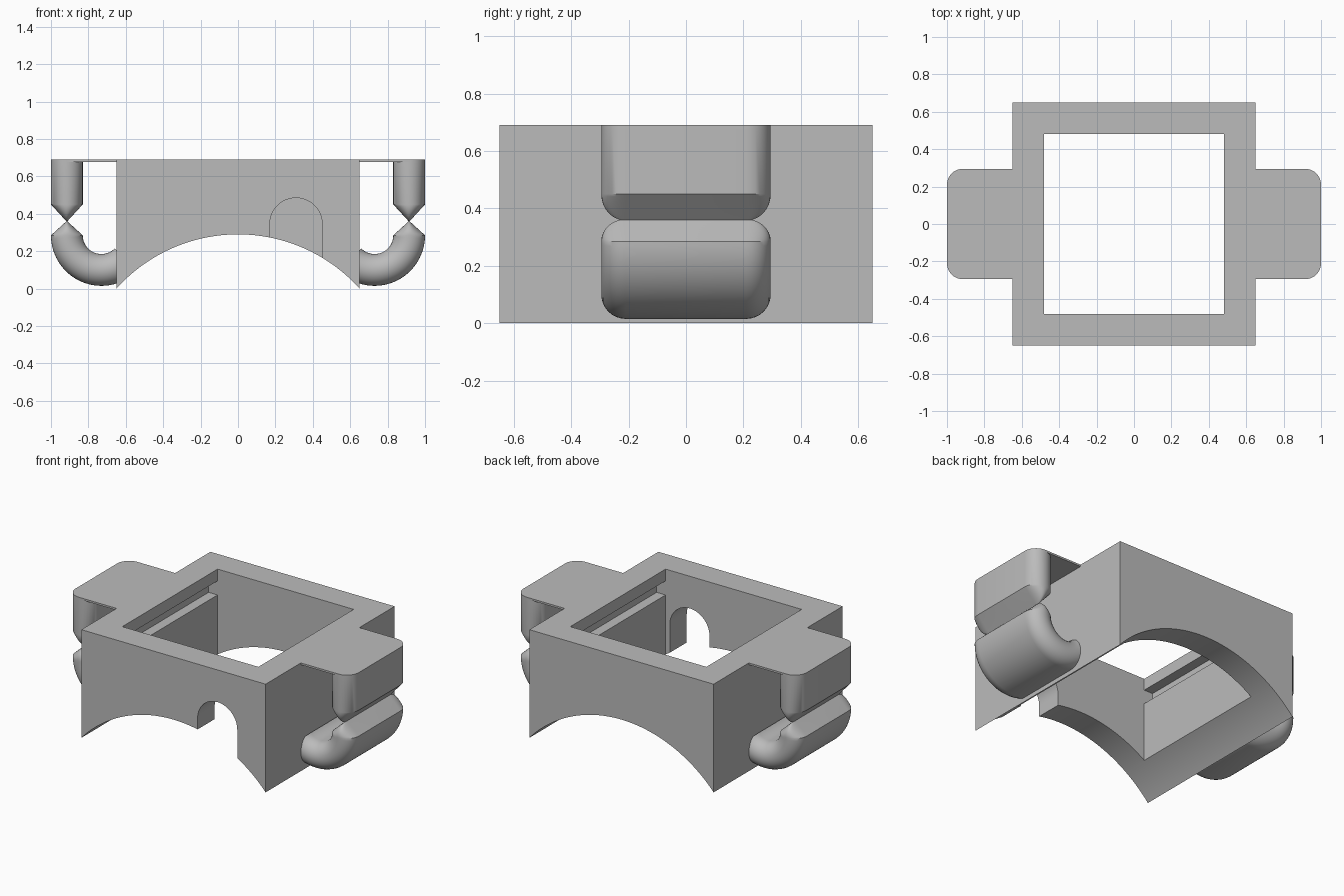
import bpy, bmesh, math

cube = bpy.data.objects.get("Cube")
if cube:
    bpy.data.objects.remove(cube, do_unlink=True)

grey = bpy.data.materials.new("plain grey")
grey.use_nodes = True
colour = (0.5, 0.5, 0.5, 1)
grey.diffuse_color = colour
grey.node_tree.nodes["Principled BSDF"].inputs["Base Color"].default_value = colour


def finish(name, bm):
    bmesh.ops.recalc_face_normals(bm, faces=bm.faces)
    mesh = bpy.data.meshes.new(name)
    bm.to_mesh(mesh)
    bm.free()
    mesh.materials.append(grey)
    ob = bpy.data.objects.new(name, mesh)
    bpy.context.collection.objects.link(ob)
    return ob


def activate(ob):
    bpy.ops.object.select_all(action='DESELECT')
    ob.select_set(True)
    bpy.context.view_layer.objects.active = ob


def extrude(name, points, offset):
    """Extrude a closed outline of 3D points by an offset vector."""
    bm = bmesh.new()
    face = bm.faces.new([bm.verts.new(p) for p in points])
    res = bmesh.ops.extrude_face_region(bm, geom=[face])
    moved = [v for v in res["geom"] if isinstance(v, bmesh.types.BMVert)]
    bmesh.ops.translate(bm, verts=moved, vec=offset)
    return finish(name, bm)


def box(name, x0, x1, y0, y1, z0, z1):
    outline = [(x0, y0, z0), (x1, y0, z0), (x1, y1, z0), (x0, y1, z0)]
    return extrude(name, outline, (0, 0, z1 - z0))


def cut(ob, cutter):
    cutter.hide_render = True
    mod = ob.modifiers.new("cut", 'BOOLEAN')
    mod.operation, mod.solver, mod.object = 'DIFFERENCE', 'EXACT', cutter
    activate(ob)
    bpy.ops.object.modifier_apply(modifier=mod.name)
    bpy.data.objects.remove(cutter, do_unlink=True)


def arc(cx, cz, r, a0, a1, n):
    angles = [math.radians(a0 + (a1 - a0) * i / n) for i in range(n + 1)]
    return [(cx + r * math.cos(a), cz + r * math.sin(a)) for a in angles]


HALF, HOLE, TOP = 0.65, 0.48, 0.69

# Square frame with an arched underside
rise = 0.29
radius = (HALF ** 2 + rise ** 2) / (2 * rise)
span = math.degrees(math.asin(HALF / radius))
profile = arc(0, rise - radius, radius, 90 - span, 90 + span, 64)
profile += [(-HALF, TOP), (HALF, TOP)]
body = extrude("body_frame", [(x, -HALF, z) for x, z in profile], (0, 2 * HALF, 0))

# Central opening, side grooves and the round-topped doorway in the front wall
cut(body, box("opening", -HOLE, HOLE, -HOLE, HOLE, -1, 1))
for side in (-1, 1):
    x0, x1 = sorted((side * 0.4, side * (HOLE + 0.063)))
    cut(body, box("groove", x0, x1, -HOLE, HOLE, 0.525, 0.615))
door = arc(0.31, 0.345, 0.14, 0, 180, 32) + [(0.17, -0.1), (0.45, -0.1)]
cut(body, extrude("doorway", [(x, -0.8, z) for x, z in door], (0, 0.5, 0)))

# Thin tab plates joining the clips to the frame
CLIP_Y, R, CORE = 0.295, 0.085, 0.21
outline = [(HALF - 0.01, -CLIP_Y)]
outline += arc(1 - R, -CORE, R, -90, 0, 12) + arc(1 - R, CORE, R, 0, 90, 12)
outline += [(HALF - 0.01, CLIP_Y)]
tab = extrude("tab_plate", [(x, y, TOP) for x, y in outline], (0, 0, -0.012))


def loft(name, stations):
    """Join rounded slab sections: centre x, z, tilt, half thickness, end bulge."""
    bm = bmesh.new()
    rings = []
    n = 16
    for x, z, tilt, h, e in stations:
        ring = []
        for end in (1, -1):
            for i in range(n + 1):
                a = math.pi * i / n
                u = end * h * math.cos(a)
                y = end * (CORE + e * math.sin(a))
                ring.append(bm.verts.new((x + u * math.cos(tilt), y, z + u * math.sin(tilt))))
        rings.append(ring)
    for low, high in zip(rings, rings[1:]):
        for i in range(len(low)):
            j = (i + 1) % len(low)
            bm.faces.new((low[i], low[j], high[j], high[i]))
    bm.faces.new(rings[0])
    bm.faces.new(rings[-1])
    return finish(name, bm)


def taper(z_wide, z_thin, steps=10):
    """Sections narrowing to the pinch, straight in x and rounded in y."""
    result = []
    for i in range(steps + 1):
        t = 0.97 * i / steps
        z = z_wide + (z_thin - z_wide) * i / steps
        result.append((1 - R, z, 0, R * (1 - t), R * math.sqrt(1 - t * t)))
    return result


# Upper clip post, pinched at its foot
PINCH = 0.36
post = loft("clip_post", [(1 - R, TOP - 0.006, 0, R, R)] + taper(0.45, PINCH))

# Lower hook, curling under and into the frame
cx, cz = 0.73, 0.285
stations = taper(cz, PINCH)[::-1]
for i in range(1, 37):
    a = -math.radians(135) * i / 36
    bend = 1 - R - cx
    stations.append((cx + bend * math.cos(a), cz + bend * math.sin(a), a, R, R))
hook = loft("clip_hook", stations)
bm = bmesh.new()
bm.from_mesh(hook.data)
res = bmesh.ops.bisect_plane(bm, geom=bm.verts[:] + bm.edges[:] + bm.faces[:],
                             plane_co=(HALF - 0.005, 0, 0), plane_no=(-1, 0, 0),
                             clear_outer=True)
bmesh.ops.holes_fill(bm, edges=[e for e in bm.edges if e.is_boundary])
bm.to_mesh(hook.data)
bm.free()

# Mirror the clips to the other side and smooth the rounded faces
for ob in (tab, post, hook):
    ob.modifiers.new("mirror", 'MIRROR').use_clip = False
    activate(ob)
    bpy.ops.object.modifier_apply(modifier="mirror")
for ob in (body, tab, post, hook):
    activate(ob)
    bpy.ops.object.shade_smooth_by_angle(angle=math.radians(30))
